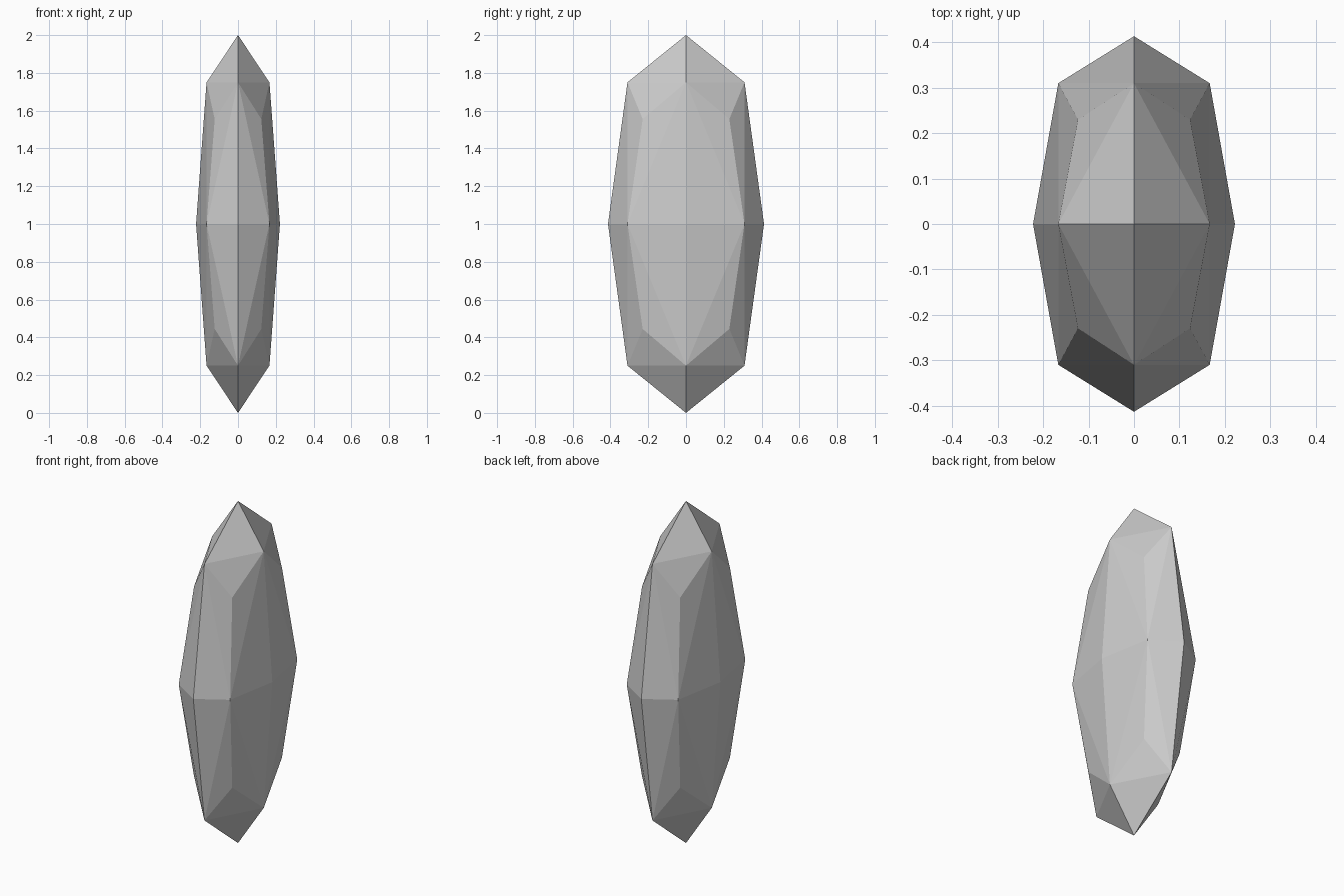
import bpy, bmesh
from itertools import product

if "Cube" in bpy.data.objects:
    bpy.data.objects.remove(bpy.data.objects["Cube"])

HALF = (0.222, 0.413, 1.0)                # half width, depth, height
PULL = {1: 1.0, 2: 0.75, 3: 5 / 9}        # face centre, edge, corner of a once-smoothed cube

# Faceted crystal: rounded cube points stretched, wrapped in a convex shell
bm = bmesh.new()
for signs in product((-1, 0, 1), repeat=3):
    n = sum(map(abs, signs))
    if n:
        x, y, z = (s * PULL[n] * h for s, h in zip(signs, HALF))
        bm.verts.new((x, y, z + 1.0))
bmesh.ops.convex_hull(bm, input=bm.verts[:])
bmesh.ops.recalc_face_normals(bm, faces=bm.faces[:])

mesh = bpy.data.meshes.new("crystal")
bm.to_mesh(mesh)
bm.free()
bpy.context.collection.objects.link(bpy.data.objects.new("crystal", mesh))
